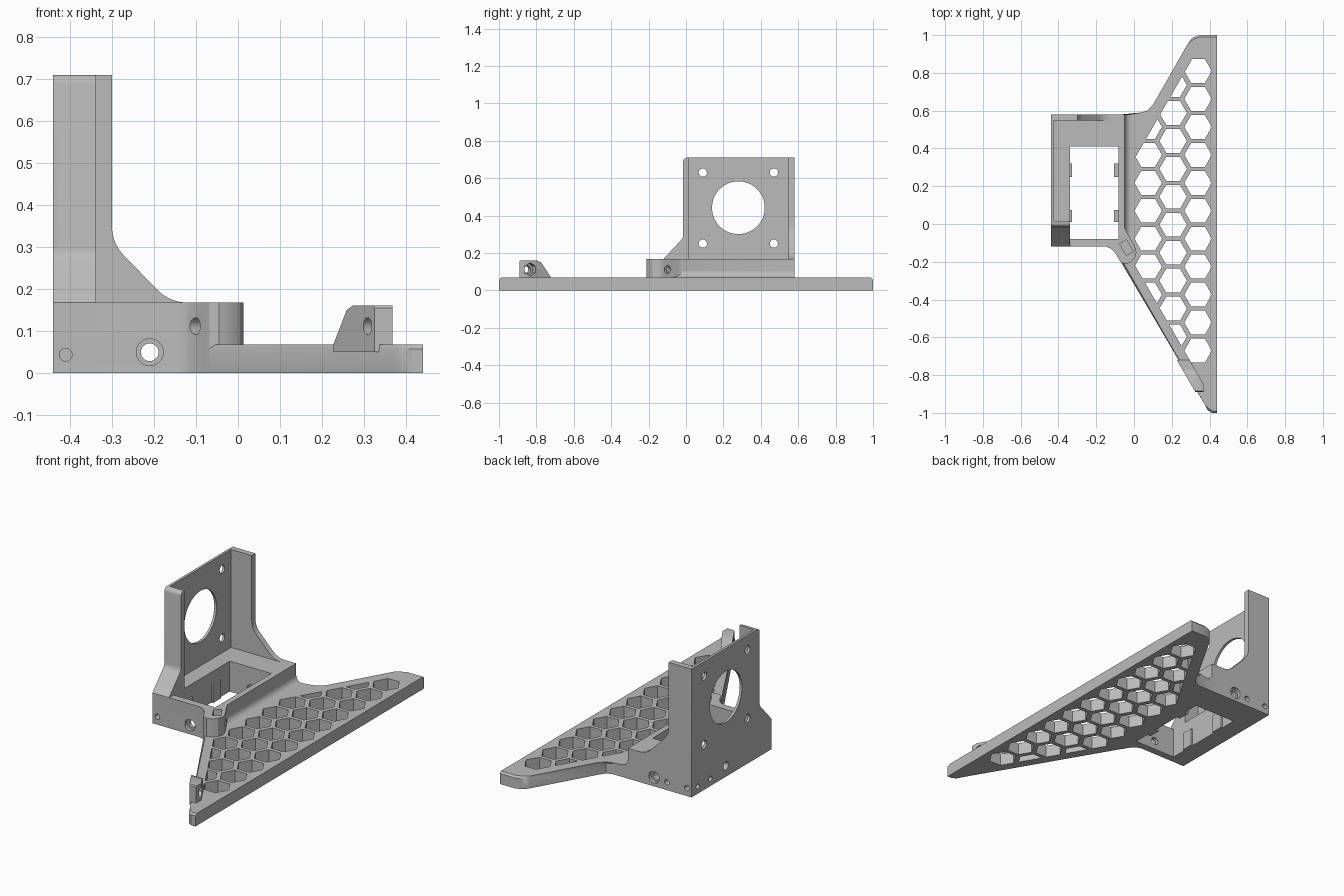
import bpy, bmesh, math
from mathutils import Vector

if "Cube" in bpy.data.objects:
    bpy.data.objects.remove(bpy.data.objects["Cube"])

grey = bpy.data.materials.new("plain grey")
grey.use_nodes = True
COLOUR = (0.5, 0.5, 0.5, 1)
grey.diffuse_color = COLOUR
next(n for n in grey.node_tree.nodes if n.type == 'BSDF_PRINCIPLED').inputs["Base Color"].default_value = COLOUR

BASE, DECK, TOP = 0.068, 0.168, 0.71
LEFT, RIGHT, BACK = -0.44, 0.44, 0.58
EDGE = Vector((0.5, -0.866, 0))      # along the slanted front edge
INWARD = Vector((0.866, 0.5, 0))     # square to it, into the plate
parts = []


def make(name, bm):
    bmesh.ops.recalc_face_normals(bm, faces=bm.faces)
    mesh = bpy.data.meshes.new(name)
    bm.to_mesh(mesh)
    bm.free()
    mesh.materials.append(grey)
    ob = bpy.data.objects.new(name, mesh)
    bpy.context.collection.objects.link(ob)
    return ob


def add_prism(bm, pts, axis, lo, hi):
    """Extrude an outline along x (y,z), y (x,z) or z (x,y)."""
    def place(p, w):
        return {'x': (w, *p), 'y': (p[0], w, p[1]), 'z': (*p, w)}[axis]
    a = [bm.verts.new(place(p, lo)) for p in pts]
    b = [bm.verts.new(place(p, hi)) for p in pts]
    bm.faces.new(a)
    bm.faces.new(b)
    for i in range(len(pts)):
        j = (i + 1) % len(pts)
        bm.faces.new((a[i], a[j], b[j], b[i]))


def prism(name, pts, axis, lo, hi):
    bm = bmesh.new()
    add_prism(bm, pts, axis, lo, hi)
    return make(name, bm)


def rect(x0, x1, y0, y1):
    return [(x0, y0), (x1, y0), (x1, y1), (x0, y1)]


def arc(cx, cy, r, start, end, n=8):
    angles = [math.radians(start + (end - start) * i / n) for i in range(n + 1)]
    return [(cx + r * math.cos(a), cy + r * math.sin(a)) for a in angles]


def rod(centre, direction, r, length, sides=32):
    """Cutter starting at centre and running along direction."""
    bm = bmesh.new()
    bmesh.ops.create_cone(bm, cap_ends=True, segments=sides, radius1=r, radius2=r, depth=length)
    d = Vector(direction).normalized()
    turn = d.to_track_quat('Z', 'Y').to_matrix()
    bmesh.ops.rotate(bm, verts=bm.verts, matrix=turn)
    bmesh.ops.translate(bm, verts=bm.verts, vec=Vector(centre) + d * length / 2)
    return make("cutter", bm)


def combine(ob, tools, operation='DIFFERENCE'):
    for tool in tools:
        mod = ob.modifiers.new("cut", 'BOOLEAN')
        mod.operation, mod.solver, mod.object = operation, 'EXACT', tool
    graph = bpy.context.evaluated_depsgraph_get()
    mesh = bpy.data.meshes.new_from_object(ob.evaluated_get(graph))
    ob.modifiers.clear()
    ob.data = mesh
    for tool in tools:
        bpy.data.objects.remove(tool)


def clip(poly, point, normal):
    """Keep the part of an outline on the normal's side of a line."""
    out = []
    dist = [(p - point).dot(normal) for p in poly]
    for i, p in enumerate(poly):
        q, a, b = poly[i - 1], dist[i], dist[i - 1]
        if (a > 0) != (b > 0):
            out.append(q.lerp(p, b / (b - a)))
        if a > 0:
            out.append(p)
    return out


# Perforated wing plate with a chamfered upper rim
outline = [(-0.07, BACK), (0.04, BACK), (0.075, 0.592), (0.1, 0.63), (0.285, 0.955),
           (0.308, 0.985), (0.345, 1), (RIGHT, 1), (RIGHT, -1), (0.412, -1), (0.39, -0.985),
           (0.374, -0.955), (-0.07, -0.2)]
bm = bmesh.new()
add_prism(bm, outline, 'z', 0, BASE)
rim = [e for e in bm.edges if all(v.co.z > 0.05 for v in e.verts)
       and any(0 < v.co.x < 0.43 for v in e.verts)]
bmesh.ops.bevel(bm, geom=rim, offset=0.01, segments=1, affect='EDGES')
wing_plate = make("wing_plate", bm)

# Honeycomb openings, trimmed parallel to the slanted edges
cells = bmesh.new()
PITCH, RADIUS = 0.148, 0.073
for col in range(3):
    for row in range(12):
        c = Vector((0.339 - col * 0.132, 0.81 - PITCH * row - (PITCH / 2 if col == 1 else 0)))
        if c.y < -0.7:
            continue
        cell = [c + Vector((RADIUS * math.cos(k * math.pi / 3), RADIUS * math.sin(k * math.pi / 3)))
                for k in range(6)]
        cell = clip(cell, Vector((0.127, 0.56)), Vector((0.866, -0.5)))
        cell = clip(cell, Vector((0.127, -0.43)), Vector((0.866, 0.5)))
        if len(cell) > 2 and max(p.x for p in cell) - min(p.x for p in cell) > 0.03:
            add_prism(cells, cell, 'z', -0.1, 0.2)
combine(wing_plate, [make("cutter", cells)])
parts.append(wing_plate)

# Box frame with the front corner boss
frame = prism("box_frame", [(LEFT, BACK), (LEFT, -0.12), (-0.15, -0.12), (-0.122, -0.13),
                            (-0.1, -0.152), (-0.08, -0.187), (-0.068, -0.203), (-0.045, -0.212),
                            (-0.018, -0.203), (0.005, -0.18), (0.013, -0.15), (0.005, -0.12),
                            (-0.035, -0.05), (-0.05, -0.02), (-0.05, BACK)], 'z', 0, DECK)
boss_hole = Vector((-0.1, -0.152, 0.112))
slot_at = Vector((-0.04, -0.125, 0))
slot = [(slot_at + EDGE * a + INWARD * b).to_2d()
        for a, b in rect(-0.036, 0.036, -0.021, 0.021)]
combine(frame, [
    prism("cutter", rect(-0.338, -0.083, -0.08, 0.41), 'z', -0.1, 0.3),
    prism("cutter", slot, 'z', 0.078, 0.3),
    rod(boss_hole - INWARD * 0.05, INWARD, 0.02, 0.25),
    rod((-0.21, -0.2, 0.05), (0, 1, 0), 0.021, 1),
    rod((-0.21, -0.2, 0.05), (0, 1, 0), 0.032, 0.1),
    rod((-0.21, 0.7, 0.05), (0, -1, 0), 0.032, 0.14),
    rod((-0.41, -0.2, 0.044), (0, 1, 0), 0.015, 0.13),
    rod((-0.412, 0.7, 0.044), (0, -1, 0), 0.015, 0.16),
    rod((-0.29, 0.7, 0.044), (0, -1, 0), 0.015, 0.16),
    rod((-0.5, 0.28, 0.06), (1, 0, 0), 0.022, 0.3),
    rod((-0.5, 0.525, 0.04), (1, 0, 0), 0.014, 0.09),
    rod((-0.5, 0.415, 0.04), (1, 0, 0), 0.014, 0.09),
])
parts.append(frame)

# Small guide tabs inside the frame opening
for i, (y0, y1) in enumerate([(0.01, 0.075), (0.25, 0.32)]):
    for side, x0, x1 in (("left", -0.105, -0.08), ("right", -0.34, -0.328)):
        parts.append(prism(f"{side}_guide_tab_{i + 1}", rect(x0, x1, y0, y1), 'z', 0, 0.1))

# Concave fillet from the frame down to the wing plate
parts.append(prism("side_fillet", [(-0.06, 0.03), (-0.06, 0.105)]
                   + arc(-0.013, 0.105, 0.037, 180, 270) + [(-0.013, 0.03)], 'y', -0.08, BACK))

# Upright motor plate with a large bore and four screw holes
motor_plate = prism("motor_plate", [(-0.015, DECK), (BACK, DECK)]
                    + arc(BACK - 0.02, TOP - 0.02, 0.02, 0, 90, 4)
                    + arc(0.005, TOP - 0.02, 0.02, 90, 180, 4), 'x', LEFT, -0.426)
combine(motor_plate, [rod((-0.6, 0.28, 0.442), (1, 0, 0), 0.141, 0.4, 64)]
        + [rod((-0.6, y, z), (1, 0, 0), 0.022, 0.4) for y in (0.09, 0.47) for z in (0.25, 0.63)])
parts.append(motor_plate)

# Front wall flaring out at its foot
parts.append(prism("front_wall", [(0.015, DECK), (-0.12, DECK), (-0.027, 0.268), (-0.018, 0.28),
                                  (-0.015, 0.295)] + arc(0.005, TOP - 0.02, 0.02, 180, 90, 4)
                   + [(0.015, TOP)], 'x', LEFT, -0.338))

# Back wall with a swept gusset
parts.append(prism("back_wall", [(LEFT, DECK), (-0.12, DECK)] + arc(-0.12, 0.268, 0.1, 270, 225)
                   + arc(-0.2, 0.35, 0.1, 225, 180) + [(-0.3, TOP), (LEFT, TOP)],
                   'y', 0.548, BACK))

# Nut bracket standing on the slanted edge
bracket = prism("nut_bracket", [(-0.89, 0.05), (-0.89, 0.155), (-0.885, 0.161), (-0.8, 0.161),
                                (-0.775, 0.15), (-0.72, BASE), (-0.72, 0.05)], 'x', 0.2, 0.5)
footprint = [(0.225, -0.717), (0.329, -0.897), (0.367, -0.897), (0.367, -0.846), (0.277, -0.69)]
combine(bracket, [prism("cutter", footprint, 'z', 0, 0.3)], 'INTERSECT')
bracket_hole = Vector((0.31, -0.86, 0.112))
combine(bracket, [rod(bracket_hole - INWARD * 0.05, INWARD, 0.02, 0.25),
                  rod(bracket_hole + INWARD * 0.025, INWARD, 0.036, 0.15, 6)])
parts.append(bracket)

# Smooth the curved surfaces, keep the edges crisp
bpy.ops.object.select_all(action='DESELECT')
for ob in parts:
    ob.select_set(True)
bpy.context.view_layer.objects.active = parts[0]
bpy.ops.object.shade_smooth_by_angle(angle=math.radians(30))
